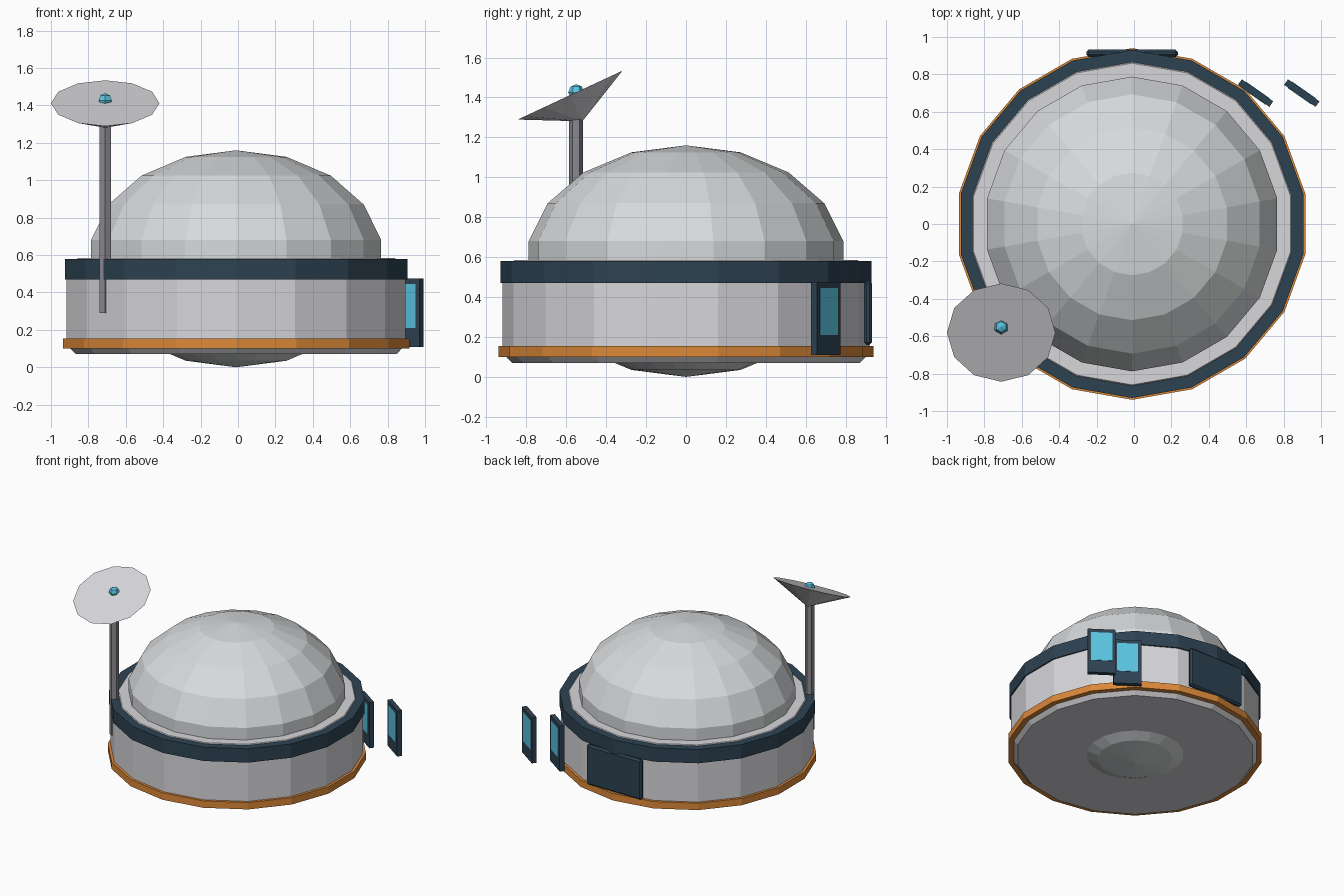
import bpy, bmesh
from math import sin, cos, pi, radians
from mathutils import Matrix

cube = bpy.data.objects.get("Cube")
if cube:
    bpy.data.objects.remove(cube, do_unlink=True)


def material(name, rgb):
    m = bpy.data.materials.new(name)
    m.use_nodes = True
    m.diffuse_color = (*rgb, 1)
    bsdf = next(n for n in m.node_tree.nodes if n.type == 'BSDF_PRINCIPLED')
    bsdf.inputs["Base Color"].default_value = (*rgb, 1)
    return m


PALE = material("pale_grey", (0.68, 0.68, 0.71))
SHELL = material("dome_grey", (0.68, 0.70, 0.71))
NAVY = material("dark_navy", (0.027, 0.055, 0.085))
ORANGE = material("orange", (0.72, 0.25, 0.04))
STEEL = material("steel_grey", (0.25, 0.25, 0.28))
GLASS = material("cyan_glass", (0.1, 0.55, 0.74))


def finish(name, bm, mat, loc, rot=(0, 0, 0)):
    bmesh.ops.recalc_face_normals(bm, faces=bm.faces)
    mesh = bpy.data.meshes.new(name)
    bm.to_mesh(mesh)
    bm.free()
    mesh.materials.append(mat)
    ob = bpy.data.objects.new(name, mesh)
    ob.location, ob.rotation_euler = loc, rot
    bpy.context.collection.objects.link(ob)
    return ob


def lathe(name, profile, sides, mat, loc, rot=(0, 0, 0), closed=False):
    """Faceted solid of revolution from (radius, height) points; radius 0 is a pole."""
    bm = bmesh.new()
    rings = []
    for r, z in profile:
        if r == 0:
            rings.append([bm.verts.new((0, 0, z))] * sides)
        else:
            rings.append([bm.verts.new((r * sin(2 * pi * i / sides),
                                        r * cos(2 * pi * i / sides), z))
                          for i in range(sides)])
    pairs = list(zip(rings, rings[1:]))
    if closed:
        pairs.append((rings[-1], rings[0]))
    for a, b in pairs:
        for i in range(sides):
            j = (i + 1) % sides
            corners = list(dict.fromkeys((a[i], a[j], b[j], b[i])))
            bm.faces.new(corners)
    if not closed:
        for ring, (r, z) in ((rings[0], profile[0]), (rings[-1], profile[-1])):
            if r > 0:
                bm.faces.new(ring)
    return finish(name, bm, mat, loc, rot)


def box(name, size, mat, loc, rot=(0, 0, 0), bevel=0):
    bm = bmesh.new()
    bmesh.ops.create_cube(bm, size=1, matrix=Matrix.Diagonal((*size, 1)))
    if bevel:
        bmesh.ops.bevel(bm, geom=bm.edges[:], offset=bevel, segments=1, affect='EDGES')
    return finish(name, bm, mat, loc, rot)


def ball_profile(radius, height, rings):
    pts = [(radius * sin(pi * k / rings), -height * cos(pi * k / rings))
           for k in range(1, rings)]
    return [(0, -height)] + pts + [(0, height)]


# Main building
SIDES = 18
CX = -0.01
base = (CX, 0, 0)
lathe("body", [(0.87, 0.07), (0.92, 0.12), (0.92, 0.53), (0.86, 0.585)], SIDES, PALE, base)
lathe("dome", ball_profile(0.8, 0.58, 9), SIDES, SHELL, (CX, 0, 0.58))
lathe("upper_band", [(0.86, 0.47), (0.93, 0.47), (0.93, 0.58), (0.86, 0.58)],
      SIDES, NAVY, base, closed=True)
lathe("lower_band", [(0.88, 0.10), (0.94, 0.10), (0.94, 0.155), (0.88, 0.155)],
      SIDES, ORANGE, base, closed=True)

# Back door panel
box("door", (0.49, 0.04, 0.32), NAVY, (CX, 0.912, 0.32), bevel=0.013)

# Two window frames with glass running right through them
turn = (0, 0, radians(-35))
for name, x in (("inner", 0.65), ("outer", 0.897)):
    box(name + "_window_frame", (0.205, 0.036, 0.365), NAVY, (x, 0.70, 0.292), turn)
    box(name + "_window_glass", (0.155, 0.042, 0.235), GLASS, (x, 0.70, 0.328), turn)

# Dish antenna
MX, MY = -0.71, -0.55
lathe("mast", [(0.035, 0.29), (0.035, 1.31)], 6, STEEL, (MX, MY, 0))
lathe("dish", [(0, -0.0725), (0.29, 0.0725)], 12, PALE, (MX, MY, 1.346),
      (radians(25), 0, 0))
lathe("dish_receiver", ball_profile(0.04, 0.04, 4), 6, GLASS, (MX, MY, 1.426))
